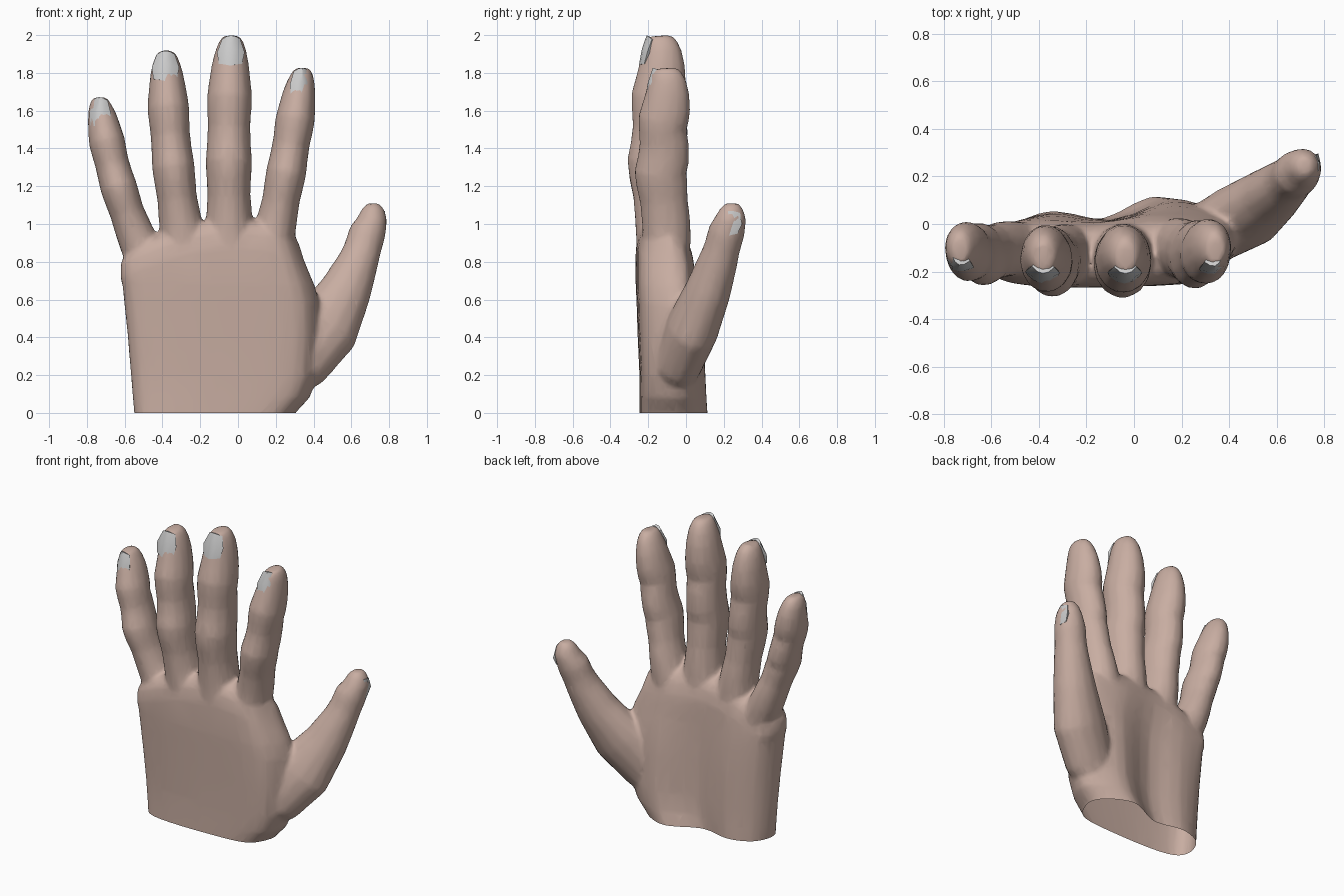
import bpy, bmesh
from math import sin, cos, pi
from mathutils import Vector

if "Cube" in bpy.data.objects:
    bpy.data.objects.remove(bpy.data.objects["Cube"])

skin = bpy.data.materials.new("skin")
skin.diffuse_color = (0.58, 0.42, 0.36, 1)
skin.use_nodes = True
skin.node_tree.nodes["Principled BSDF"].inputs["Base Color"].default_value = skin.diffuse_color


def finish(bm, name):
    me = bpy.data.meshes.new(name)
    bm.to_mesh(me)
    bm.free()
    ob = bpy.data.objects.new(name, me)
    bpy.context.collection.objects.link(ob)
    return ob


def activate(ob):
    bpy.ops.object.select_all(action='DESELECT')
    ob.select_set(True)
    bpy.context.view_layer.objects.active = ob


def modify(ob, kind, **settings):
    """Add a modifier and apply it."""
    activate(ob)
    m = ob.modifiers.new(kind.lower(), kind)
    for k, v in settings.items():
        setattr(m, k, v)
    bpy.ops.object.modifier_apply(modifier=m.name)


def loft(name, rings):
    """Closed skin through a list of equal-length point rings."""
    bm = bmesh.new()
    vs = [[bm.verts.new(p) for p in r] for r in rings]
    n = len(vs[0])
    for a, b in zip(vs, vs[1:]):
        for i in range(n):
            j = (i + 1) % n
            bm.faces.new((a[i], a[j], b[j], b[i]))
    bm.faces.new(vs[0][::-1])
    bm.faces.new(vs[-1])
    bmesh.ops.recalc_face_normals(bm, faces=bm.faces)
    bmesh.ops.triangulate(bm, faces=[f for f in bm.faces if len(f.verts) > 4])
    return finish(bm, name)


def tube(name, path, sides=14):
    """Elliptical tube; path items are (centre, half width, half depth)."""
    rings = []
    for i, (c, w, d) in enumerate(path):
        t = (path[min(i + 1, len(path) - 1)][0] - path[max(i - 1, 0)][0]).normalized()
        if i > len(path) - 4:
            t = (t + Vector((0, 0, 3))).normalized()
        u = Vector((0, 1, 0)).cross(t).normalized()
        v = t.cross(u)
        rings.append([c + u * w * cos(2 * pi * k / sides) + v * d * sin(2 * pi * k / sides)
                      for k in range(sides)])
    return loft(name, rings)


def nail(name, low, high, w, hw):
    """Curved tapering plate between two row centres."""
    low, high, w = Vector(low), Vector(high), Vector(w).normalized()
    n = w.cross((high - low).normalized())
    bm = bmesh.new()
    rows = []
    for f, k, lift in ((0, .85, .004), (.5, 1, .008), (1, .65, .004)):
        rows.append([bm.verts.new(low.lerp(high, f) + w * u * hw * k + n * (lift - .03 * u * u)
                                  + Vector((0, 0, .018 * (abs(u) - 1) if f == 0 else -.01 * u * u)))
                     for u in (-1, -.5, 0, .5, 1)])
    for a, b in zip(rows, rows[1:]):
        for i in range(4):
            bm.faces.new((a[i], a[i + 1], b[i + 1], b[i]))
    ob = finish(bm, name)
    modify(ob, 'SOLIDIFY', thickness=.018)
    bpy.ops.object.shade_smooth_by_angle(angle=.6)


def smooth_loop(pts, sub=3):
    """Catmull-Rom resampling of a closed 2D outline."""
    out, n = [], len(pts)
    P = [Vector(p) for p in pts]
    for i in range(n):
        a, b, c, d = P[i - 1], P[i], P[(i + 1) % n], P[(i + 2) % n]
        for k in range(sub):
            t = k / sub
            out.append(.5 * (2 * b + (c - a) * t + (2 * a - 5 * b + 4 * c - d) * t * t
                             + (3 * b - a - 3 * c + d) * t ** 3))
    return out


# palm: outline as (fraction across, y), lofted up to a domed knuckle line
outline = smooth_loop([(0, -.12), (.05, -.21), (.25, -.243), (.6, -.243), (.88, -.22), (.98, -.13),
                       (1, -.02), (.9, .07), (.73, .115), (.48, .02), (.25, .055), (.07, 0)])
# z, left x, right x, front bulge, back shift, y scale; "crown" rows sit under the knuckle line
levels = [(-.1, -.54, .26, 1, 0, 1), (0, -.55, .30, 1, 0, 1), (.08, -.557, .375, .95, 0, 1),
          (.2, -.567, .42, .9, 0, 1), (.42, -.585, .43, .8, -.01, 1), (.58, -.602, .425, .65, -.015, 1),
          (.68, -.612, .40, .5, -.02, 1)]
crown = [(-.15, -.622, .345, .3, -.02, 1), (-.07, -.622, .32, .2, -.02, .9),
         (-.025, -.6, .3, .2, -.02, .7), (0, -.58, .28, .1, -.02, .4)]
rings = []
for z, xl, xr, front, shift, ys in levels + crown:
    ring = []
    for u, y in outline:
        y = y * front if y > 0 else y + shift * min(1, -y / .2)
        zz = z
        if (z, xl, xr, front, shift, ys) in crown:
            zz += .86 + .42 * u * (1.25 - u) - (.03 if y > -.05 else 0)
        ring.append(Vector((xl + u * (xr - xl), -.13 + (y + .13) * ys, zz)))
    rings.append(ring)
hand = loft("hand", rings)

# shared finger profile: t, width factor, back y, front y (knuckles at the back, pads in front)
profile = [(-.3, 1.1, -.23, -.03), (-.17, 1.13, -.252, .0), (-.03, 1.12, -.266, .006),
           (.08, 1.05, -.272, .002), (.2, .98, -.282, -.012), (.31, 1.03, -.305, -.012),
           (.37, 1.05, -.313, -.02), (.45, 1, -.295, -.003), (.55, .97, -.284, -.006),
           (.63, 1.01, -.289, -.02), (.69, 1.03, -.293, -.006), (.77, .95, -.27, .004),
           (.86, .84, -.248, -.004), (.93, .7, -.23, -.022), (.975, .55, -.217, -.045),
           (1.003, .36, -.202, -.078)]
# name, x at base/middle/tip, z base, z tip, half width, y centre, depth scale, nail x, nail turn
fingers = [("little", (-.533, -.66, -.733), .92, 1.667, .094, -.12, .87, -.738, -.3),
           ("ring", (-.295, -.355, -.38), .95, 1.912, .108, -.15, .98, -.387, -.05),
           ("middle", (-.045, -.048, -.035), .95, 1.993, .117, -.15, 1, -.04, 0),
           ("index", (.192, .275, .342), .95, 1.822, .102, -.12, .95, .336, .3)]
parts = [hand]
for name, (x0, x1, x2), z0, z1, hw, yc, s, nx, turn in fingers:
    path = []
    for t, w, back, front in profile:
        x = x0 * (1 - t) * (1 - 2 * t) + x1 * 4 * t * (1 - t) + x2 * t * (2 * t - 1)
        path.append((Vector((x, yc + s * ((back + front) / 2 + .15), z0 + t * (z1 - z0))),
                     hw * w, s * (front - back) / 2))
    parts.append(tube(name + "_finger", path))
    nail(name + "_nail", (nx, yc - s * .096, z1 - .138), (nx + .004, yc - s * .055, z1 + .004),
         (1, turn, 0), .073 if s > .96 else .06)

# thumb
parts.append(tube("thumb", [(Vector((x, y, z)), r, d) for x, y, z, r, d in (
    (.2, -.06, .12, .1, .09), (.32, -.04, .27, .17, .13), (.46, .035, .45, .185, .14),
    (.572, .118, .65, .138, .122), (.64, .172, .81, .107, .105), (.66, .19, .87, .1, .097),
    (.687, .215, .96, .098, .098), (.71, .235, 1.03, .08, .085), (.715, .242, 1.085, .057, .06),
    (.717, .245, 1.11, .03, .035))]))
nail("thumb_nail", (.771, .205, .95), (.774, .232, 1.07), (.3, .95, 0), .075)

# fuse into one skin with soft joins, then thin the mesh
activate(hand)
for p in parts:
    p.select_set(True)
bpy.ops.object.join()
modify(hand, 'REMESH', mode='VOXEL', voxel_size=.014)
modify(hand, 'SMOOTH', factor=.5, iterations=8)
modify(hand, 'DECIMATE', ratio=.15)

# cut the wrist open at the ground
bm = bmesh.new()
bm.from_mesh(hand.data)
bmesh.ops.bisect_plane(bm, geom=bm.verts[:] + bm.edges[:] + bm.faces[:], plane_co=(0, 0, 0),
                       plane_no=(0, 0, 1), clear_inner=True)
bm.to_mesh(hand.data)
bm.free()
hand.data.materials.clear()
hand.data.materials.append(skin)
activate(hand)
bpy.ops.object.shade_smooth_by_angle(angle=1.0)
